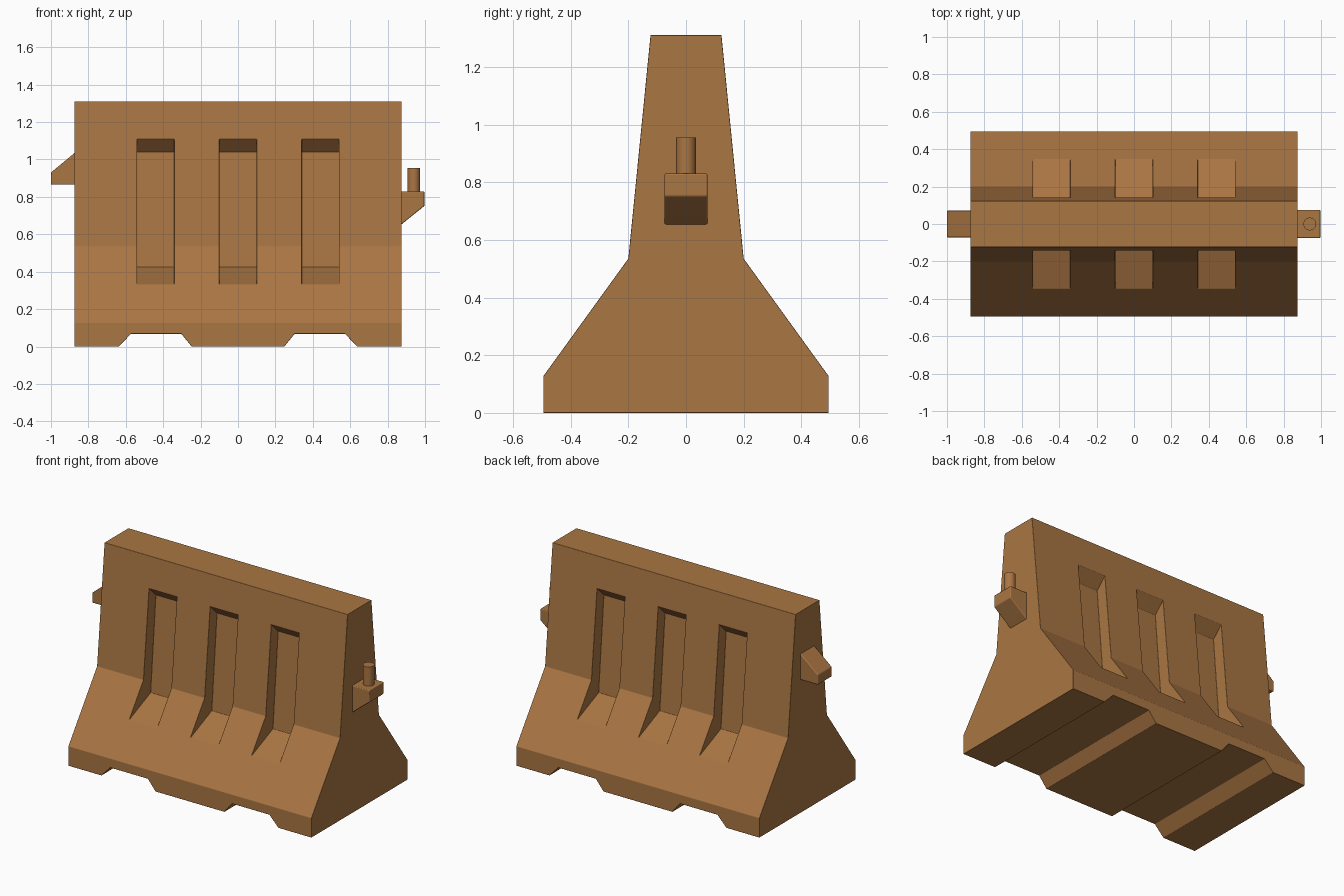
import bpy, bmesh, math

if "Cube" in bpy.data.objects:
    bpy.data.objects.remove(bpy.data.objects["Cube"])

plastic = bpy.data.materials.new("ochre_plastic")
plastic.diffuse_color = (0.40, 0.18, 0.056, 1)
plastic.use_nodes = True
plastic.node_tree.nodes["Principled BSDF"].inputs["Base Color"].default_value = plastic.diffuse_color


def prism(name, profile, axis, lo, hi):
    """Extrude a closed 2D profile: (y, z) along x, or (x, z) along y."""
    def place(p, t):
        return (t, p[0], p[1]) if axis == 'x' else (p[0], t, p[1])
    bm = bmesh.new()
    a = [bm.verts.new(place(p, lo)) for p in profile]
    b = [bm.verts.new(place(p, hi)) for p in profile]
    n = len(profile)
    bm.faces.new(a)
    bm.faces.new(b)
    for i in range(n):
        j = (i + 1) % n
        bm.faces.new((a[i], a[j], b[j], b[i]))
    bmesh.ops.recalc_face_normals(bm, faces=bm.faces)
    me = bpy.data.meshes.new(name)
    bm.to_mesh(me)
    bm.free()
    ob = bpy.data.objects.new(name, me)
    bpy.context.collection.objects.link(ob)
    me.materials.append(plastic)
    return ob


def soften(ob, width, segments):
    """Round the edges and smooth them while keeping the flats flat."""
    for p in ob.data.polygons:
        p.use_smooth = True
    m = ob.modifiers.new("rounding", 'BEVEL')
    m.width = width
    m.segments = segments
    m.limit_method = 'ANGLE'
    m.angle_limit = math.radians(22)
    m.harden_normals = True


# Barrier body: wide foot, sloped shoulder, tapering wall
half = [(0.495, 0), (0.495, 0.127), (0.2, 0.535), (0.123, 1.31)]
body = prism("barrier_body", half + [(-y, z) for y, z in reversed(half)],
             'x', -0.875, 0.875)

cutters = []
# Forklift channels under the foot
for s in (-1, 1):
    channel = [(0.215, -0.04), (0.248, 0), (0.303, 0.068),
               (0.572, 0.068), (0.637, 0), (0.67, -0.04)]
    cutters.append(prism("channel_cutter", [(s * x, z) for x, z in channel],
                         'y', -0.7, 0.7))

# Three tall recesses on each face
recess = [(0.6, 0.235), (0.34, 0.335), (0.127, 0.425), (0.073, 1.04),
          (0.144, 1.11), (0.6, 1.56)]
for s in (-1, 1):
    for x in (-0.44, 0, 0.44):
        cutters.append(prism("recess_cutter", [(s * y, z) for y, z in recess],
                             'x', x - 0.1, x + 0.1))

for c in cutters:
    c.hide_render = True
    c.hide_set(True)
    m = body.modifiers.new("cut", 'BOOLEAN')
    m.operation = 'DIFFERENCE'
    m.solver = 'EXACT'
    m.object = c
soften(body, 0.016, 3)

# End couplings: pin bracket on the right, lug on the left
bracket = prism("pin_bracket", [(0.85, 0.83), (0.997, 0.83), (0.997, 0.752),
                                (0.873, 0.652), (0.85, 0.635)], 'y', -0.075, 0.075)
lug = prism("coupling_lug", [(-0.85, 0.865), (-1, 0.865), (-1, 0.93),
                             (-0.875, 1.034), (-0.85, 1.055)], 'y', -0.072, 0.072)
for ob in (bracket, lug):
    soften(ob, 0.006, 2)

# Coupling pin
bpy.ops.mesh.primitive_cylinder_add(vertices=32, radius=0.034, depth=0.155,
                                    location=(0.94, 0, 0.8775))
pin = bpy.context.object
pin.name = "coupling_pin"
pin.data.materials.append(plastic)
bpy.ops.object.shade_smooth_by_angle(angle=math.radians(35))
